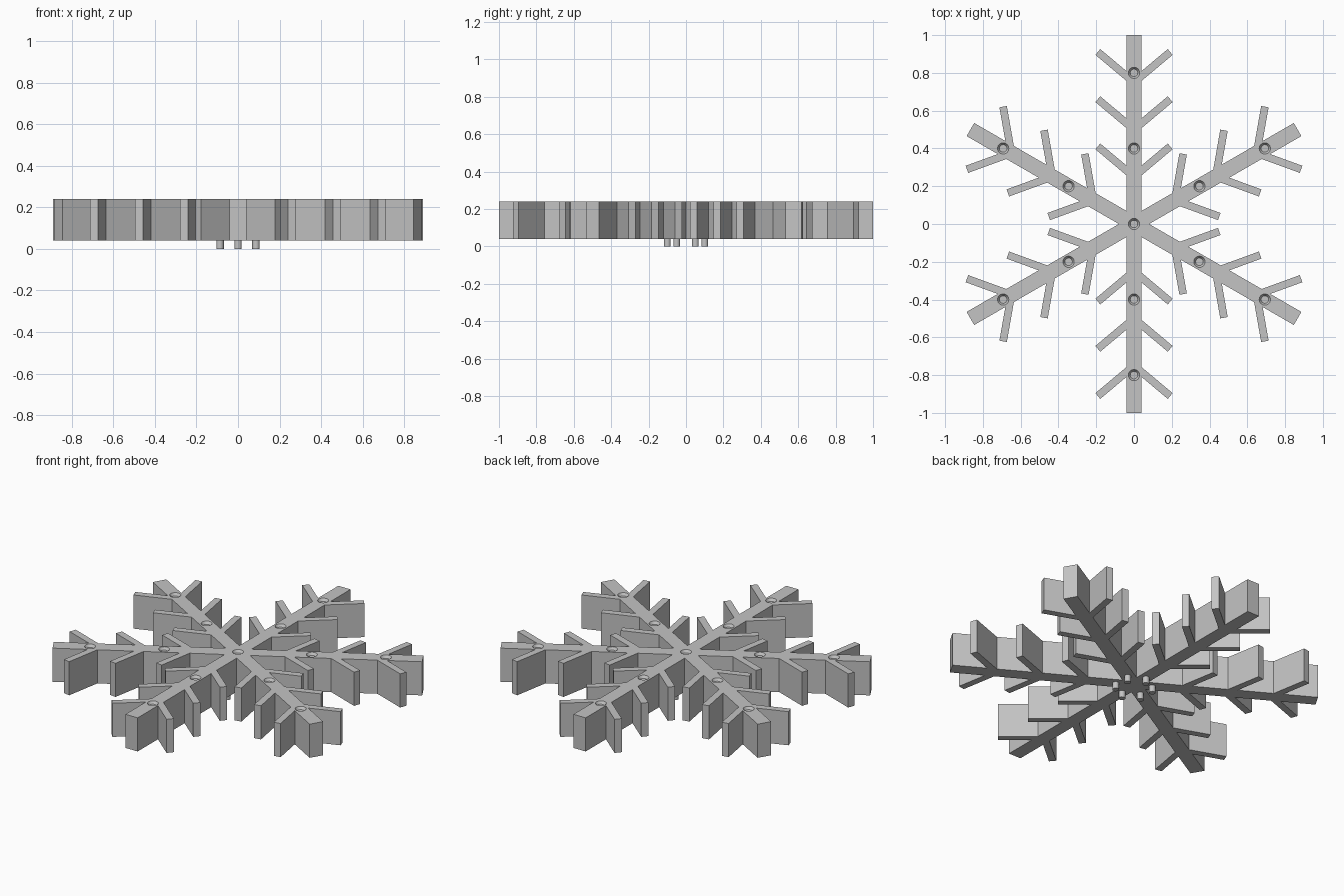
import bpy, bmesh
from math import radians, tan, sin, cos, sqrt
from mathutils import Matrix, Vector

cube = bpy.data.objects.get("Cube")
if cube:
    bpy.data.objects.remove(cube, do_unlink=True)

BASE, TOP = 0.04, 0.24
HALF_ARM, HALF_TWIG = 0.04, 0.02
TWIG_LEN, RISE = 0.25, radians(40)

grey = bpy.data.materials.new("light grey")
grey.use_nodes = True
color = (0.55, 0.55, 0.55, 1)
grey.diffuse_color = color
grey.node_tree.nodes["Principled BSDF"].inputs["Base Color"].default_value = color


def make_object(name, bm):
    bmesh.ops.recalc_face_normals(bm, faces=bm.faces)
    mesh = bpy.data.meshes.new(name)
    bm.to_mesh(mesh)
    bm.free()
    mesh.materials.append(grey)
    obj = bpy.data.objects.new(name, mesh)
    bpy.context.collection.objects.link(obj)
    return obj


def turn(k):
    return Matrix.Rotation(radians(60 * k), 4, 'Z')


def half_arm():
    """Outline of the +x side of the arm that points along +y."""
    pts = [Vector((HALF_ARM, HALF_ARM * sqrt(3), 0))]
    along = Vector((cos(RISE), sin(RISE), 0))
    across = Vector((-sin(RISE), cos(RISE), 0)) * HALF_TWIG
    for start in (0.25, 0.5, 0.75):
        root = start + HALF_ARM * tan(RISE)
        spread = HALF_TWIG / cos(RISE)
        tip = Vector((0, start, 0)) + along * TWIG_LEN
        pts += [Vector((HALF_ARM, root - spread, 0)), tip - across,
                tip + across, Vector((HALF_ARM, root + spread, 0))]
    return pts + [Vector((HALF_ARM, 1, 0))]


# Six-armed flake, extruded from one outline
right = half_arm()
left = [Vector((-p.x, p.y, 0)) for p in reversed(right)]
arm = right + left[:-1]  # the last inner corner belongs to the next arm
bm = bmesh.new()
outline = [bm.verts.new(turn(k) @ p + Vector((0, 0, BASE)))
           for k in range(6) for p in arm]
face = bm.faces.new(outline)
grown = bmesh.ops.extrude_face_region(bm, geom=[face])
bmesh.ops.translate(bm, vec=(0, 0, TOP - BASE),
                    verts=[g for g in grown["geom"] if isinstance(g, bmesh.types.BMVert)])
flake = make_object("snowflake", bm)

# Shallow tapered dimples in the top, at the centre and along each arm
spots = [Vector((0, 0, 0))]
spots += [turn(k) @ Vector((0, r, 0)) for k in range(6) for r in (0.4, 0.8)]
bm = bmesh.new()
for p in spots:
    bmesh.ops.create_cone(bm, cap_ends=True, segments=24, radius1=0.02, radius2=0.04,
                          depth=0.03, matrix=Matrix.Translation((p.x, p.y, TOP)))
cutter = make_object("dimple_cutter", bm)
cutter.hide_render = True
mod = flake.modifiers.new("dimples", 'BOOLEAN')
mod.operation = 'DIFFERENCE'
mod.solver = 'EXACT'
mod.object = cutter
bpy.context.view_layer.objects.active = flake
bpy.ops.object.modifier_apply(modifier=mod.name)
bpy.data.objects.remove(cutter, do_unlink=True)

# Ring of six small pegs underneath
bm = bmesh.new()
for k in range(6):
    p = turn(k) @ Vector((0, 0.1, 0))
    bmesh.ops.create_cone(bm, cap_ends=True, segments=16, radius1=0.018, radius2=0.018,
                          depth=BASE, matrix=Matrix.Translation((p.x, p.y, BASE / 2)))
pegs = make_object("pegs", bm)

# Smooth the round walls, keep the edges crisp
for obj in (flake, pegs):
    bpy.ops.object.select_all(action='DESELECT')
    obj.select_set(True)
    bpy.context.view_layer.objects.active = obj
    bpy.ops.object.shade_smooth_by_angle(angle=radians(25))
